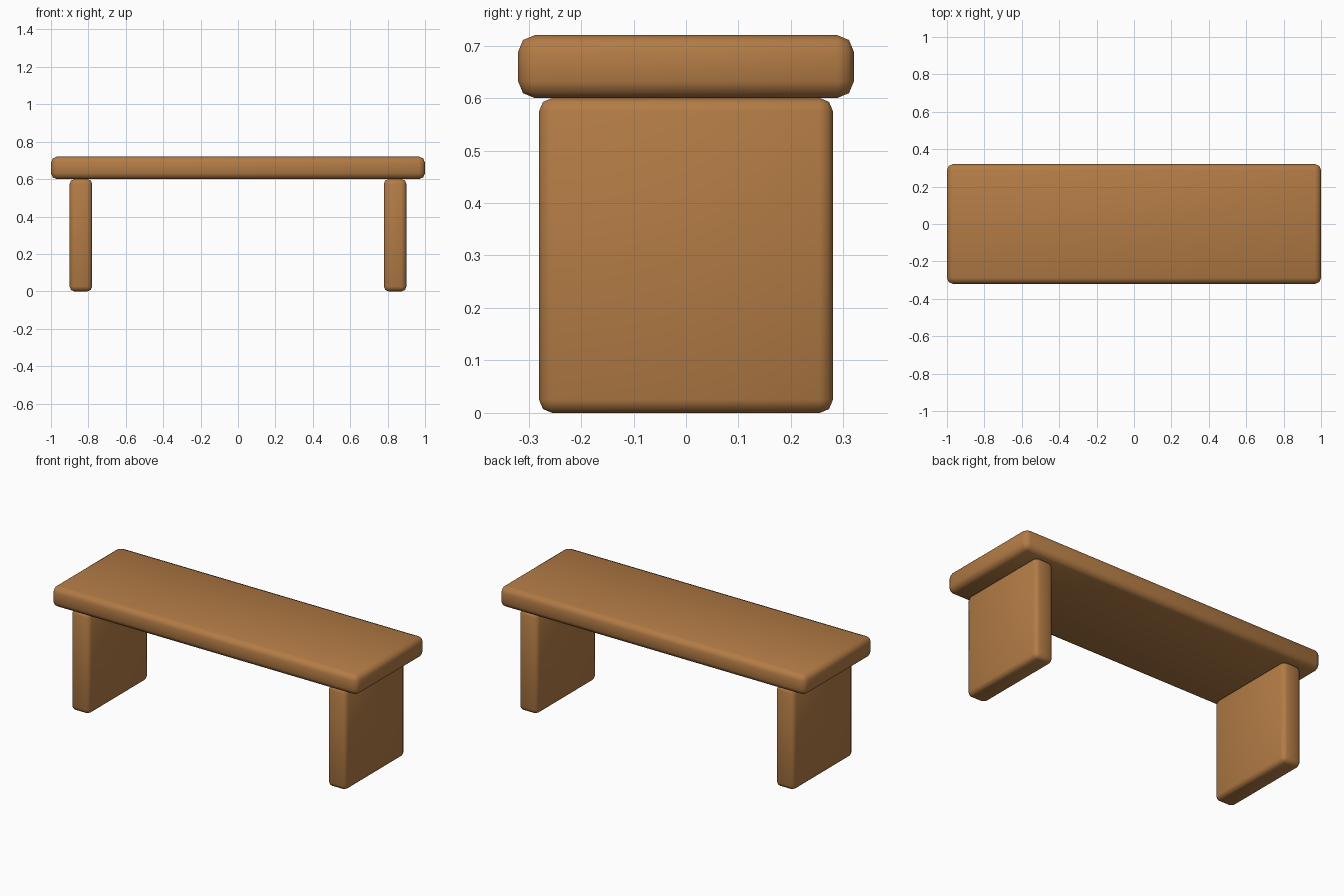
import bpy

cube = bpy.data.objects.get("Cube")
if cube:
    bpy.data.objects.remove(cube, do_unlink=True)

# Warm brown wood
WOOD = (0.45, 0.2, 0.06, 1.0)
wood = bpy.data.materials.new("brown_wood")
wood.use_nodes = True
wood.diffuse_color = WOOD
wood.node_tree.nodes["Principled BSDF"].inputs["Base Color"].default_value = WOOD


def rounded_board(name, size, location, radius):
    """Box with softly rounded, smooth-shaded edges."""
    bpy.ops.mesh.primitive_cube_add(size=1, location=location)
    board = bpy.context.object
    board.name = board.data.name = name
    board.scale = size
    bpy.ops.object.transform_apply(location=False, rotation=False, scale=True)
    bevel = board.modifiers.new("rounded_edges", "BEVEL")
    bevel.width = radius
    bevel.segments = 2
    bevel.limit_method = "ANGLE"
    board.data.materials.append(wood)
    bpy.ops.object.shade_smooth()
    return board


# Seat plank
rounded_board("seat", (2.0, 0.64, 0.12), (0, 0, 0.66), 0.032)

# Slab legs, one at each end
for side, name in ((1, "left_leg"), (-1, "right_leg")):
    rounded_board(name, (0.12, 0.56, 0.6), (side * 0.84, 0, 0.3), 0.025)
